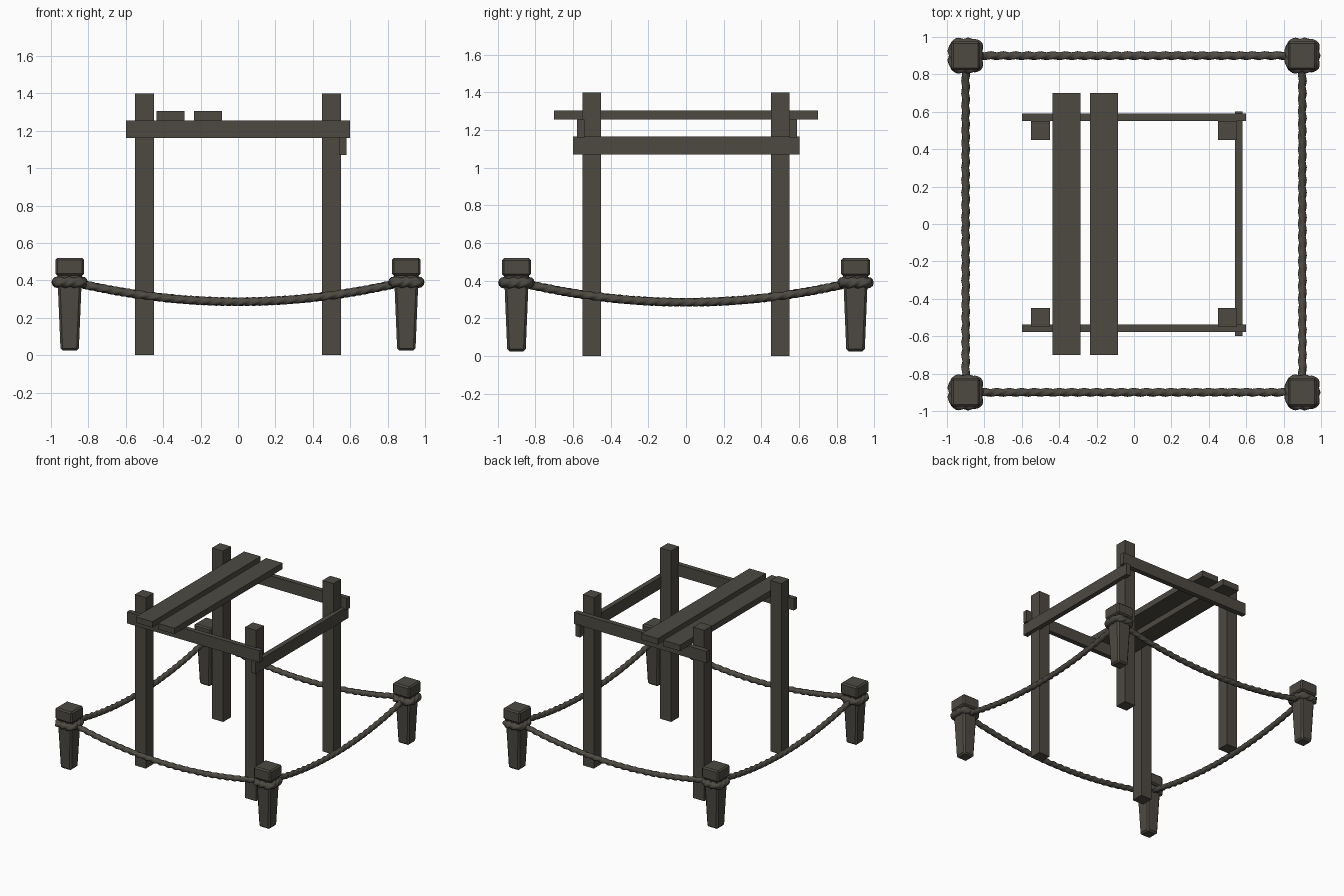
import bpy, bmesh
from math import sin, cos, pi, tau
from mathutils import Vector

if "Cube" in bpy.data.objects:
    bpy.data.objects.remove(bpy.data.objects["Cube"])

wood = bpy.data.materials.new("dark weathered wood")
wood.use_nodes = True
color = (0.075, 0.068, 0.055, 1)
wood.diffuse_color = color
wood.node_tree.nodes["Principled BSDF"].inputs["Base Color"].default_value = color


def finish(bm, name, smooth=False):
    bmesh.ops.recalc_face_normals(bm, faces=bm.faces)
    for face in bm.faces:
        face.smooth = smooth
    mesh = bpy.data.meshes.new(name)
    bm.to_mesh(mesh)
    bm.free()
    mesh.materials.append(wood)
    obj = bpy.data.objects.new(name, mesh)
    bpy.context.collection.objects.link(obj)
    return obj


def box(name, low, high, bottom_scale=1.0, bevel=0.0):
    """Box between two corners, optionally tapered to the bottom and bevelled."""
    low, high = Vector(low), Vector(high)
    center, size = (low + high) / 2, high - low
    bm = bmesh.new()
    bmesh.ops.create_cube(bm, size=1)
    for v in bm.verts:
        k = bottom_scale if v.co.z < 0 else 1
        v.co = center + Vector((v.co.x * size.x * k, v.co.y * size.y * k, v.co.z * size.z))
    if bevel:
        bmesh.ops.bevel(bm, geom=bm.edges[:], offset=bevel, segments=1,
                        affect='EDGES', profile=0.5)
    return finish(bm, name)


def rope(name, path, radius, turns, steps, closed=False, sides=12, lobes=3):
    """Tube with a lobed section that twists along the path."""
    bm = bmesh.new()
    rings = []
    for i in range(steps if closed else steps + 1):
        t = i / steps
        p = path(t)
        tangent = (path(t + 0.001) - path(t - 0.001)).normalized()
        side = tangent.cross(Vector((0, 0, 1))).normalized()
        up = side.cross(tangent)
        ring = []
        for j in range(sides):
            a = tau * j / sides
            r = radius * (0.86 + 0.14 * cos(lobes * (a - tau * turns * t)))
            ring.append(bm.verts.new(p + (side * cos(a) + up * sin(a)) * r))
        rings.append(ring)
    pairs = list(zip(rings, rings[1:]))
    if closed:
        pairs.append((rings[-1], rings[0]))
    else:
        bm.faces.new(rings[0])
        bm.faces.new(rings[-1])
    for a, b in pairs:
        for j in range(sides):
            k = (j + 1) % sides
            bm.faces.new((a[j], a[k], b[k], b[j]))
    return finish(bm, name, True)


def sagging(start, end):
    start, end = Vector(start), Vector(end)

    def path(t):
        p = start.lerp(end, t)
        p.z -= 0.44 * t * (1 - t)
        return p
    return path


def wrap(cx, cy):
    # Rounded square loop hugging the bollard
    def path(t):
        c, s = cos(tau * t), sin(tau * t)
        r = 0.066 / (abs(c) ** 5 + abs(s) ** 5) ** 0.2
        return Vector((cx + r * c, cy + r * s, 0.39))
    return path


# Frame posts and corner bollards
for sx, side in ((-1, "right"), (1, "left")):
    for sy, end in ((-1, "front"), (1, "back")):
        label = f"{end}_{side}"
        x, y = 0.5 * sx, 0.5 * sy
        box(f"{label}_post", (x - 0.05, y - 0.05, 0), (x + 0.05, y + 0.05, 1.4))

        x, y = 0.9 * sx, 0.9 * sy
        box(f"{label}_bollard", (x - 0.066, y - 0.066, 0.025),
            (x + 0.066, y + 0.066, 0.44), 0.74, 0.012)
        box(f"{label}_bollard_cap", (x - 0.077, y - 0.077, 0.425),
            (x + 0.077, y + 0.077, 0.52), 1, 0.011)
        rope(f"{label}_rope_wrap", wrap(x, y), 0.031, 3, 80, True)

# Ropes hanging between bollards
corners = [(-0.9, -0.9), (0.9, -0.9), (0.9, 0.9), (-0.9, 0.9)]
for i, name in enumerate(("front", "left", "back", "right")):
    a, b = corners[i], corners[(i + 1) % 4]
    rope(f"{name}_rope", sagging((*a, 0.396), (*b, 0.396)), 0.024, 9, 160)

# Rails fixed to the outside of the posts
box("front_rail", (-0.6, -0.578, 1.16), (0.6, -0.538, 1.256))
box("back_rail", (-0.6, 0.55, 1.16), (0.6, 0.59, 1.256))
box("left_rail", (0.54, -0.6, 1.07), (0.58, 0.602, 1.166))

# Loose roof planks
for i, x in enumerate((-0.36, -0.16)):
    box(f"roof_plank_{i + 1}", (x - 0.075, -0.7, 1.256), (x + 0.075, 0.7, 1.305))
